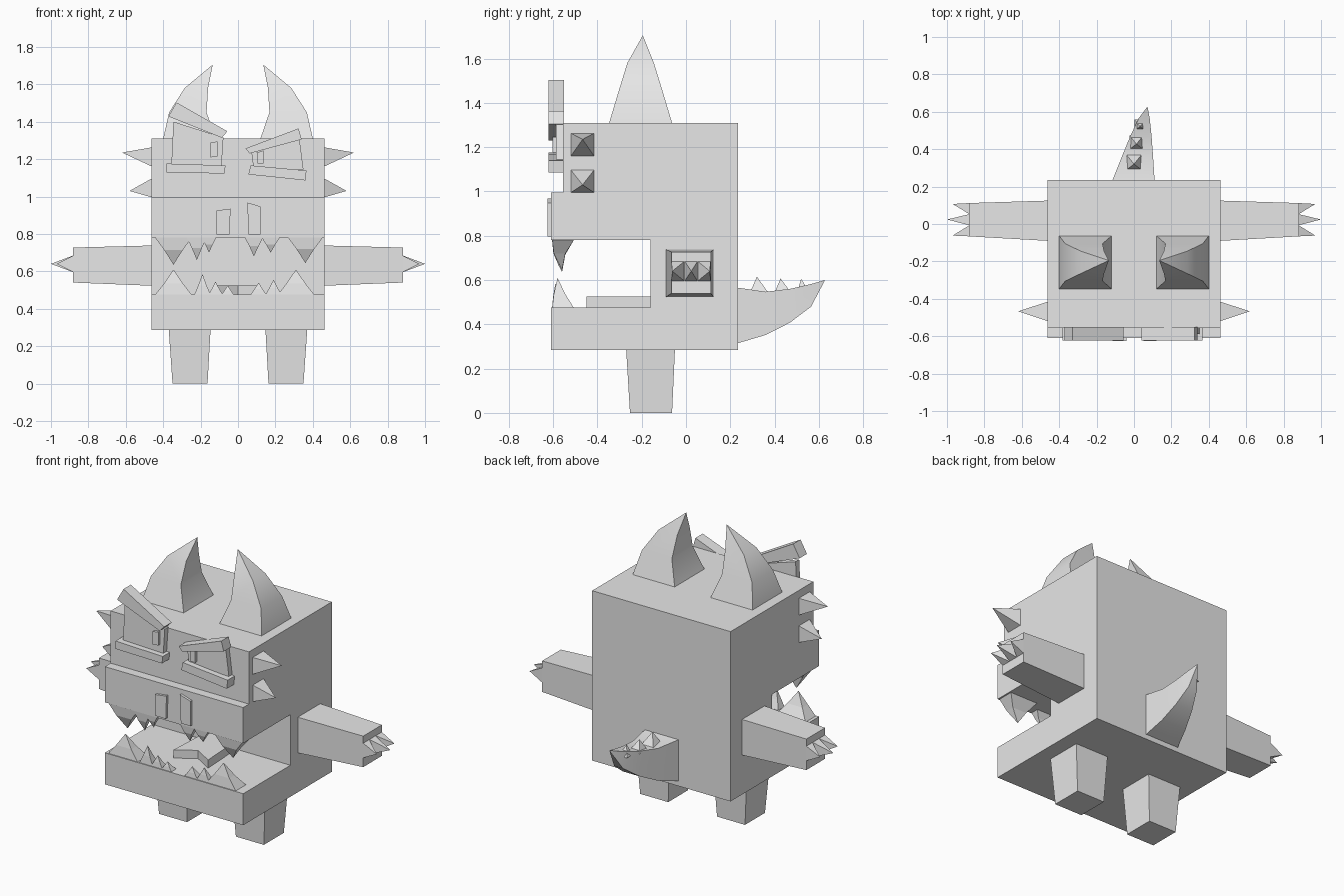
import bpy, bmesh, math

if "Cube" in bpy.data.objects:
    bpy.data.objects.remove(bpy.data.objects["Cube"])

grey = bpy.data.materials.new("plain grey")
grey.diffuse_color = (0.8, 0.8, 0.8, 1)
grey.use_nodes = True
grey.node_tree.nodes["Principled BSDF"].inputs["Base Color"].default_value = grey.diffuse_color


def loft(name, rings, smooth=None):
    """Skin a list of rings; a one-point ring closes to a tip."""
    bm = bmesh.new()
    loops = [[bm.verts.new(p) for p in ring] for ring in rings]
    for a, b in zip(loops, loops[1:]):
        n = len(a)
        for i in range(n):
            j = (i + 1) % n
            if len(b) == 1:
                bm.faces.new((a[i], a[j], b[0]))
            else:
                bm.faces.new((a[i], a[j], b[j], b[i]))
    for ring in (loops[0], loops[-1]):
        if len(ring) > 2:
            bm.faces.new(ring)
    bmesh.ops.recalc_face_normals(bm, faces=bm.faces)
    mesh = bpy.data.meshes.new(name)
    bm.to_mesh(mesh)
    bm.free()
    mesh.materials.append(grey)
    ob = bpy.data.objects.new(name, mesh)
    bpy.context.collection.objects.link(ob)
    if smooth:
        bpy.ops.object.select_all(action='DESELECT')
        ob.select_set(True)
        bpy.context.view_layer.objects.active = ob
        bpy.ops.object.shade_smooth_by_angle(angle=math.radians(smooth))
    return ob


def rect_z(x0, x1, y0, y1, z):
    return [(x0, y0, z), (x1, y0, z), (x1, y1, z), (x0, y1, z)]


def rect_x(x, y0, y1, z0, z1):
    return [(x, y0, z0), (x, y1, z0), (x, y1, z1), (x, y0, z1)]


def rect_y(y, x0, x1, z0, z1):
    return [(x0, y, z0), (x1, y, z0), (x1, y, z1), (x0, y, z1)]


def plate(name, outline, y0, y1):
    return loft(name, [[(x, y, z) for x, z in outline] for y in (y0, y1)])


# Body block with open mouth, snout step and lower jaw, extruded sideways
profile = [(-.61, .285), (.235, .285), (.235, 1.31), (-.555, 1.31), (-.555, .995),
           (-.61, .995), (-.61, .78), (-.16, .78), (-.16, .475), (-.61, .475)]
loft("body", [[(x, y, z) for y, z in profile] for x in (-.462, .462)])

# Forked tongue
tongue = [(-.10, -.16), (-.115, -.45), (0, -.38), (.115, -.45), (.10, -.16)]
loft("tongue", [[(x, y, z) for x, y in tongue] for z in (.47, .525)])

# Mirrored limbs, horns and spikes
for s, side in ((-1, "left"), (1, "right")):
    loft(side + "_leg", [rect_z(s * .163, s * .35, -.253, -.063, 0),
                         rect_z(s * .147, s * .37, -.27, -.05, .285)])
    loft(side + "_arm", [rect_x(s * .46, -.09, .125, .523, .738),
                         rect_x(s * .882, -.066, .112, .54, .727)])
    # Claws on the arm end
    for i, (ty, tx) in enumerate(((-.062, .97), (.024, 1.0), (.107, .97))):
        y = -.066 + i * .0593
        loft(side + "_claw", [rect_x(s * .88, y, y + .0593, .595, .685),
                              [(s * tx, ty, .64)]])
    # Inward curving horn
    levels = [(.12, .40, .142, 1.31), (.168, .368, .10, 1.45), (.16, .285, .06, 1.58)]
    loft(side + "_horn", [rect_z(s * a, s * b, -.205 - w, -.205 + w, z)
                          for a, b, w, z in levels] + [[(s * .135, -.195, 1.705)]], 35)
    # Cheek spikes
    for z0, z1, tx, tz in ((1.16, 1.263, .62, 1.235), (.995, 1.097, .58, 1.03)):
        loft(side + "_cheek_spike", [rect_x(s * .46, -.52, -.415, z0, z1),
                                     [(s * tx, -.467, tz)]])

# Curved tail
stations = [(.235, -.115, .11, .315, .565), (.36, -.065, .102, .352, .547),
            (.47, -.02, .094, .408, .56), (.565, .025, .084, .48, .582)]
loft("tail", [rect_y(*st) for st in stations] + [[(.072, .628, .60)]], 35)

# Spikes along the tail top
for x, y, w, tz in ((0, .33, .04, .615), (.013, .437, .036, .607), (.032, .53, .028, .605)):
    loft("tail_spike", [rect_z(x - w, x + w, y - w, y + w, .545),
                        [(x, y - .01, tz)]])

# Eyes: plate, lower lid, brow and pupil for each side
eyes = {
    "left": dict(
        eye=[(-.345, 1.40), (-.078, 1.315), (-.088, 1.165), (-.356, 1.175)],
        lid=[(-.382, 1.176), (-.067, 1.166), (-.072, 1.123), (-.382, 1.128)],
        brow=[(-.329, 1.503), (-.056, 1.348), (-.088, 1.315), (-.372, 1.428)],
        pupil=[(-.147, 1.289), (-.11, 1.294), (-.11, 1.214), (-.147, 1.209)]),
    "right": dict(
        eye=[(.072, 1.235), (.329, 1.305), (.35, 1.144), (.083, 1.15)],
        lid=[(.067, 1.166), (.366, 1.139), (.361, 1.086), (.056, 1.118)],
        brow=[(.04, 1.257), (.324, 1.364), (.34, 1.305), (.062, 1.23)],
        pupil=[(.10, 1.235), (.136, 1.246), (.136, 1.176), (.104, 1.176)]),
}
depth = dict(eye=-.587, lid=-.622, brow=-.622, pupil=-.603)
for side, parts in eyes.items():
    for part, outline in parts.items():
        plate(side + "_" + part, outline, depth[part], -.552)

# Nostrils
plate("left_nostril", [(-.115, .925), (-.04, .935), (-.045, .797), (-.115, .797)], -.625, -.605)
plate("right_nostril", [(.05, .968), (.12, .947), (.12, .797), (.056, .797)], -.625, -.605)

# Teeth: centre x, half width, height, depth of base
lower = [(-.345, .10, .135, .10), (-.19, .045, .11, .06), (-.12, .04, .07, .05),
         (-.055, .035, .05, .05), (.11, .045, .065, .05), (.19, .045, .08, .05),
         (.31, .10, .135, .10)]
upper = [(-.345, .10, .145, .10), (-.22, .055, .12, .07), (-.155, .04, .08, .05),
         (.085, .05, .10, .06), (.175, .05, .08, .05), (.36, .095, .135, .10)]
for name, row, z, d in (("lower_tooth", lower, .475, 1), ("upper_tooth", upper, .78, -1)):
    for x, w, h, dy in row:
        y0 = -.605
        tip_y = y0 + dy * (.25 if d > 0 else .45)
        loft(name, [rect_z(x - w, x + w, y0, y0 + dy, z - d * .003),
                    rect_z(x - w * .5, x + w * .5, y0 + dy * .08, y0 + dy * .6, z + d * h * .45),
                    [(x, tip_y, z + d * h)]])
